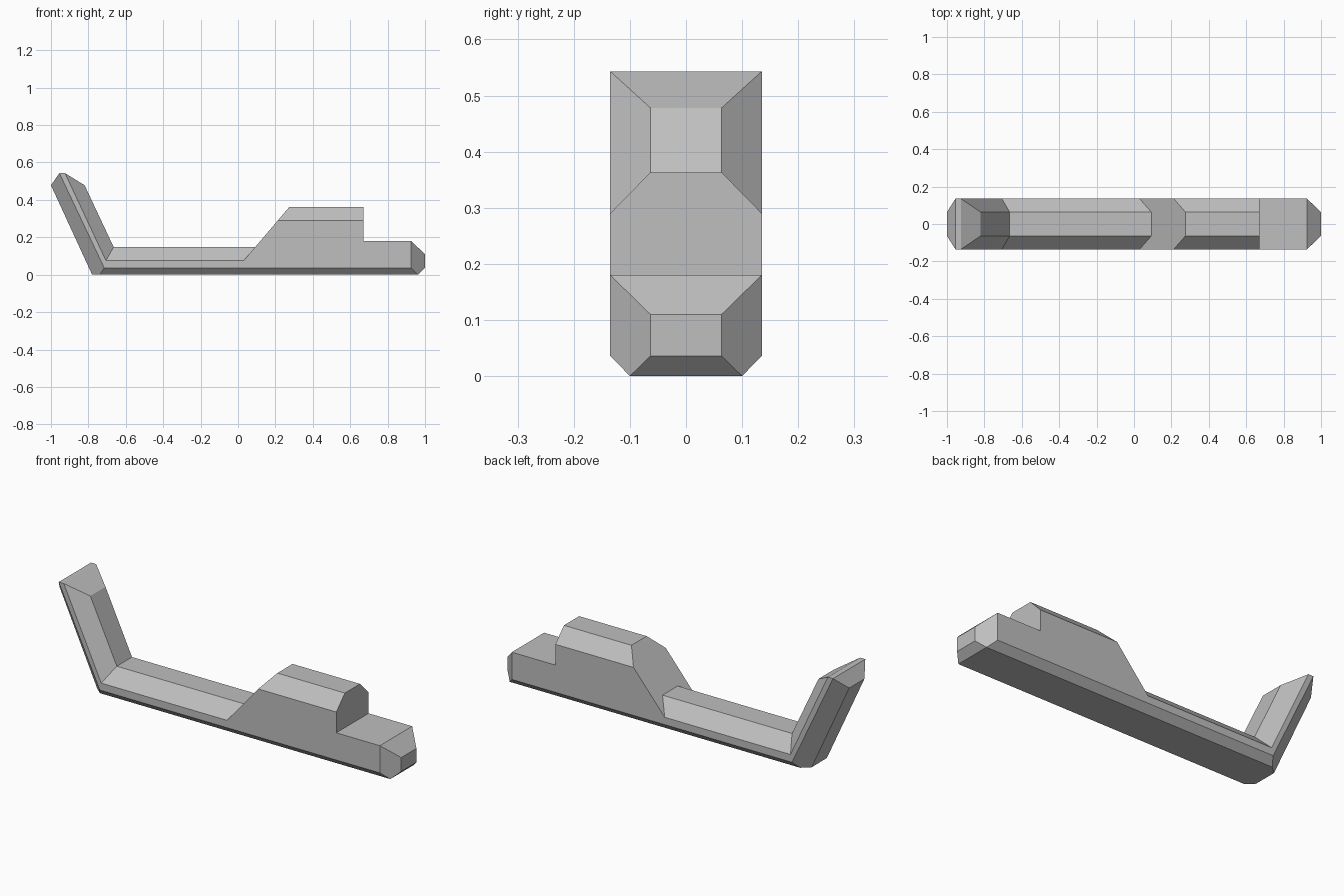
import bpy, bmesh

if "Cube" in bpy.data.objects:
    bpy.data.objects.remove(bpy.data.objects["Cube"])

SIDE, KEEL, CORE = 0.135, 0.10, 0.0635   # half widths: sides, keel, chamfered tops

grey = bpy.data.materials.new("plain grey")
grey.use_nodes = True
grey.diffuse_color = (0.52, 0.52, 0.52, 1)
grey.node_tree.nodes["Principled BSDF"].inputs["Base Color"].default_value = grey.diffuse_color

# Left half of the body: outline of the side wall
points = {
    "heel": (-0.715, SIDE, 0.036), "nose_low": (0.925, SIDE, 0.036),
    "nose_high": (0.925, SIDE, 0.18), "shelf": (0.67, SIDE, 0.18),
    "cabin_back": (0.67, SIDE, 0.29), "cabin_front": (0.213, SIDE, 0.29),
    "slope_foot": (0.03, SIDE, 0.075), "elbow": (-0.706, SIDE, 0.075),
    "tip_in": (-0.925, SIDE, 0.543), "tip_out": (-0.955, SIDE, 0.543),
}
side_wall = list(points)

# Narrower edges reached by the chamfers
points.update({
    "keel_end": (-0.78, CORE, 0), "keel_start": (-0.739, KEEL, 0),
    "keel_nose": (0.962, KEEL, 0),
    "face_low": (1, CORE, 0.036), "face_high": (1, CORE, 0.11),
    "roof_back": (0.67, CORE, 0.363), "roof_front": (0.275, CORE, 0.363),
    "deck_front": (0.093, CORE, 0.148), "deck_elbow": (-0.665, CORE, 0.148),
    "arm_in": (-0.82, CORE, 0.478), "arm_out": (-1, CORE, 0.478),
})

# Faces that exist once on each side
paired_faces = [
    side_wall,
    ["heel", "keel_start", "keel_nose", "nose_low"],
    ["nose_low", "keel_nose", "face_low", "face_high", "nose_high"],
    ["cabin_back", "cabin_front", "roof_front", "roof_back"],
    ["slope_foot", "elbow", "deck_elbow", "deck_front"],
    ["elbow", "tip_in", "arm_in", "deck_elbow"],
    ["tip_out", "heel", "keel_start", "keel_end", "arm_out"],
]

# Faces that span the body: a chain of points joined to its mirror image
spanning_faces = [
    ["keel_end", "keel_start", "keel_nose"],
    ["keel_nose", "face_low"],
    ["face_low", "face_high"],
    ["face_high", "nose_high"],
    ["nose_high", "shelf"],
    ["shelf", "cabin_back", "roof_back"],
    ["roof_back", "roof_front"],
    ["roof_front", "cabin_front", "slope_foot", "deck_front"],
    ["deck_front", "deck_elbow"],
    ["deck_elbow", "arm_in"],
    ["arm_in", "tip_in"],
    ["tip_in", "tip_out"],
    ["tip_out", "arm_out"],
    ["arm_out", "keel_end"],
]

bm = bmesh.new()
left = {n: bm.verts.new(p) for n, p in points.items()}
right = {n: bm.verts.new((x, -y, z)) for n, (x, y, z) in points.items()}
for chain in paired_faces:
    for half in (left, right):
        bm.faces.new([half[n] for n in chain])
for chain in spanning_faces:
    bm.faces.new([left[n] for n in chain] + [right[n] for n in reversed(chain)])
bmesh.ops.recalc_face_normals(bm, faces=bm.faces)

mesh = bpy.data.meshes.new("body")
bm.to_mesh(mesh)
bm.free()
mesh.materials.append(grey)
body = bpy.data.objects.new("body", mesh)
bpy.context.collection.objects.link(body)
